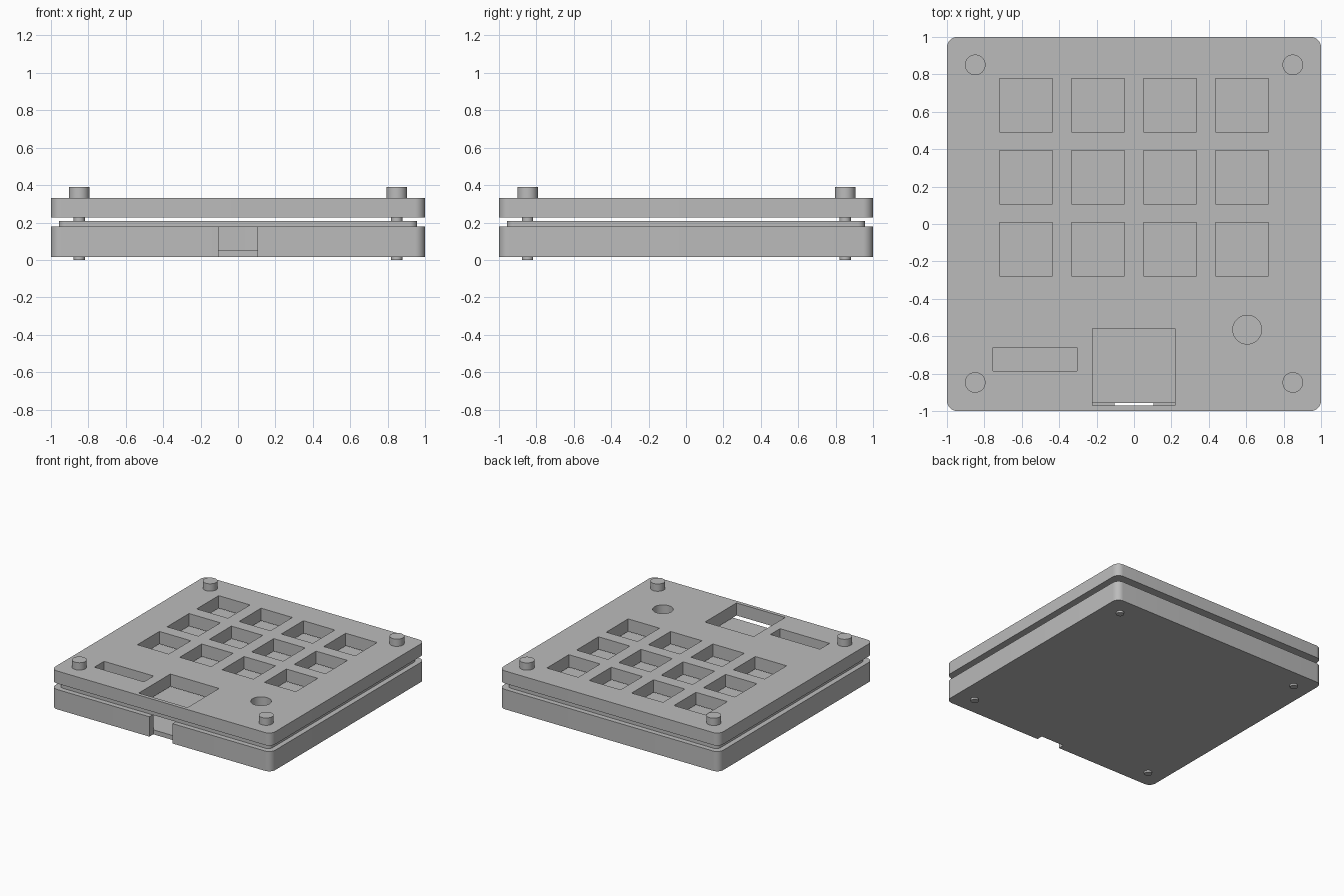
import bpy
import bmesh
import math
from mathutils import Matrix, Vector

if "Cube" in bpy.data.objects:
    bpy.data.objects.remove(bpy.data.objects["Cube"])

grey = bpy.data.materials.new("plain_grey")
grey.use_nodes = True
GREY = (0.5, 0.5, 0.5, 1)
grey.diffuse_color = GREY
grey.node_tree.nodes["Principled BSDF"].inputs["Base Color"].default_value = GREY


def box(bm, x0, x1, y0, y1, z0, z1, radius=0):
    """Add a box, optionally with rounded vertical corners."""
    size = (x1 - x0, y1 - y0, z1 - z0)
    centre = ((x0 + x1) / 2, (y0 + y1) / 2, (z0 + z1) / 2)
    matrix = Matrix.Translation(centre) @ Matrix.Diagonal((*size, 1))
    verts = bmesh.ops.create_cube(bm, size=1, matrix=matrix)["verts"]
    if radius:
        edges = {e for v in verts for e in v.link_edges
                 if abs(e.verts[0].co.z - e.verts[1].co.z) > 0.001}
        bmesh.ops.bevel(bm, geom=list(edges), offset=radius, segments=8,
                        profile=0.5, affect='EDGES')


def cylinder(bm, x, y, z0, z1, radius):
    bmesh.ops.create_cone(bm, cap_ends=True, segments=40, radius1=radius,
                          radius2=radius, depth=z1 - z0,
                          matrix=Matrix.Translation((x, y, (z0 + z1) / 2)))


def finish(bm, name):
    mesh = bpy.data.meshes.new(name)
    bm.to_mesh(mesh)
    bm.free()
    mesh.materials.append(grey)
    obj = bpy.data.objects.new(name, mesh)
    bpy.context.collection.objects.link(obj)
    return obj


def select(obj):
    bpy.ops.object.select_all(action='DESELECT')
    obj.select_set(True)
    bpy.context.view_layer.objects.active = obj


def smooth(obj):
    select(obj)
    bpy.ops.object.shade_smooth_by_angle(angle=math.radians(30))


def cut(obj, cutter):
    """Subtract the cutter, then discard it."""
    cutter.hide_render = True
    mod = obj.modifiers.new("cutouts", 'BOOLEAN')
    mod.operation = 'DIFFERENCE'
    mod.solver = 'EXACT'
    mod.object = cutter
    select(obj)
    bpy.ops.object.modifier_apply(modifier=mod.name)
    bpy.data.objects.remove(cutter)


def slab(name, half, z0, z1, radius):
    bm = bmesh.new()
    box(bm, -half, half, -half, half, z0, z1, radius)
    return finish(bm, name)


# Bottom case: open tray with a cable notch through the front wall
case = slab("bottom_case", 1.0, 0.015, 0.178, 0.055)
cut(case, slab("case_cavity", 0.95, 0.052, 0.3, 0.02))
bm = bmesh.new()
box(bm, -0.105, 0.105, -1.1, -0.95, -0.1, 0.3)
cut(case, finish(bm, "cable_notch"))
smooth(case)

# Circuit board resting on the case
board = slab("circuit_board", 0.958, 0.178, 0.207, 0.04)
smooth(board)

# Top plate with key, screen, controller and knob openings
plate = slab("top_plate", 1.0, 0.227, 0.33, 0.055)
bm = bmesh.new()
PITCH, KEY = 0.385, 0.1425
for column in range(4):
    for row in range(3):
        x = (column - 1.5) * PITCH
        y = 0.25 + (row - 1) * PITCH
        box(bm, x - KEY, x + KEY, y - KEY, y + KEY, 0.1, 0.5)
box(bm, -0.755, -0.305, -0.785, -0.66, 0.1, 0.5)
box(bm, -0.223, 0.22, -0.97, -0.56, 0.1, 0.5)
cylinder(bm, 0.605, -0.565, 0.1, 0.5, 0.077)
cut(plate, finish(bm, "plate_openings"))
smooth(plate)

# Corner screws: round head above the plate, shaft through to the underside
for side, x in (("right", -0.849), ("left", 0.849)):
    for end, y in (("front", -0.847), ("back", 0.851)):
        bm = bmesh.new()
        cylinder(bm, x, y, 0.33, 0.39, 0.055)
        cylinder(bm, x, y, 0.0, 0.33, 0.03)
        smooth(finish(bm, f"screw_{end}_{side}"))
